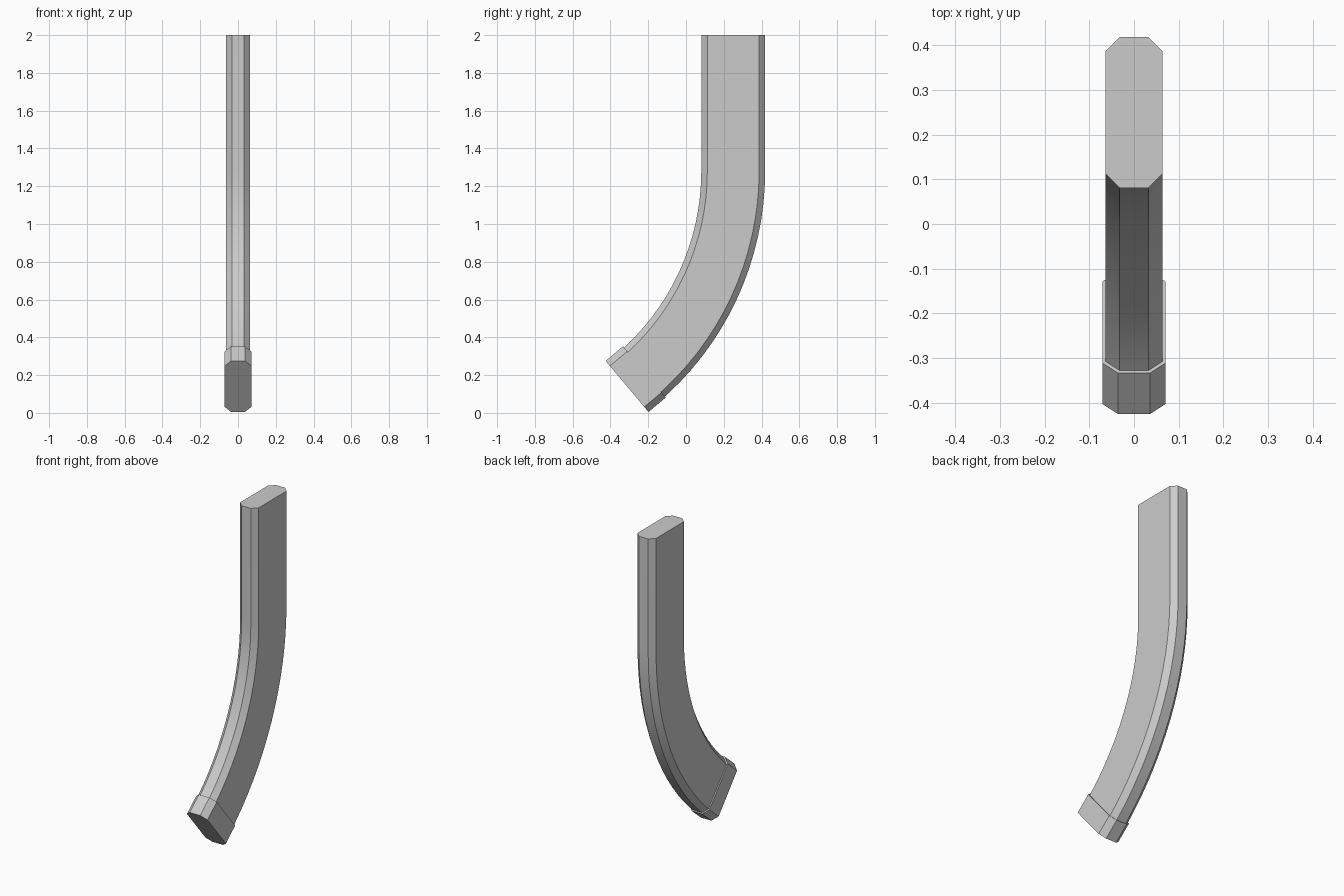
import bpy
import bmesh
from math import sin, cos, radians
from mathutils import Vector

if "Cube" in bpy.data.objects:
    bpy.data.objects.remove(bpy.data.objects["Cube"])

BEND = radians(50)
RADIUS, BEND_Z, MID_Y = 1.44, 1.28, 0.25
END = Vector((0, -0.312, 0.14))          # centre of the lower end
DOWN = Vector((0, -sin(BEND), -cos(BEND)))


def section(half_x, half_u, c):
    """Chamfered rectangle, as (x, depth) pairs."""
    return [(half_x - c, -half_u), (half_x, -half_u + c),
            (half_x, half_u - c), (half_x - c, half_u),
            (c - half_x, half_u), (-half_x, half_u - c),
            (-half_x, -half_u + c), (c - half_x, -half_u)]


def sweep(name, outline, path):
    """Sweep the outline along (centre, angle) stations and close both ends."""
    bm = bmesh.new()
    rings = []
    for centre, a in path:
        depth = Vector((0, cos(a), -sin(a)))
        rings.append([bm.verts.new(centre + depth * u + Vector((x, 0, 0)))
                      for x, u in outline])
    n = len(outline)
    for r, s in zip(rings, rings[1:]):
        for i in range(n):
            j = (i + 1) % n
            bm.faces.new((r[i], r[j], s[j], s[i]))
    bm.faces.new(rings[0])
    bm.faces.new(rings[-1])
    bmesh.ops.recalc_face_normals(bm, faces=bm.faces)
    mesh = bpy.data.meshes.new(name)
    bm.to_mesh(mesh)
    bm.free()
    obj = bpy.data.objects.new(name, mesh)
    bpy.context.collection.objects.link(obj)
    bpy.ops.object.select_all(action='DESELECT')
    obj.select_set(True)
    bpy.context.view_layer.objects.active = obj
    bpy.ops.object.shade_smooth_by_angle(angle=radians(25))
    return obj


# Curved body: straight top, 50 degree arc, short straight end inside the cap
path = [(Vector((0, MID_Y, 2.0)), 0.0)]
for k in range(17):
    a = BEND * k / 16
    path.append((Vector((0, MID_Y - RADIUS * (1 - cos(a)),
                         BEND_Z - RADIUS * sin(a))), a))
path.append((END - DOWN * 0.02, BEND))
sweep("curved_body", section(0.064, 0.169, 0.032), path)

# Slightly wider end cap
sweep("end_cap", section(0.071, 0.1765, 0.035),
      [(END - DOWN * 0.12, BEND), (END, BEND)])
